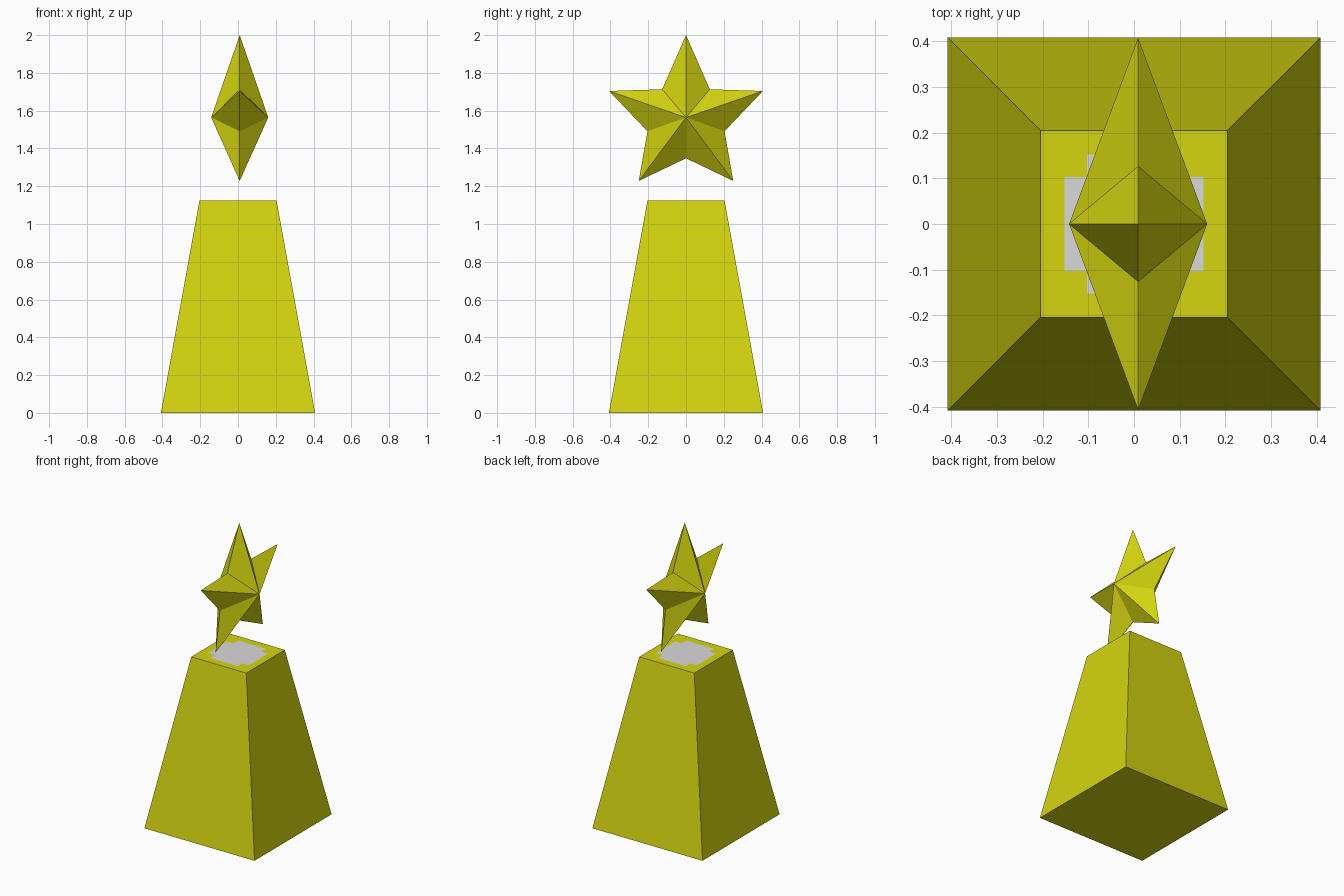
import bpy, bmesh
from mathutils import Vector

if "Cube" in bpy.data.objects:
    bpy.data.objects.remove(bpy.data.objects["Cube"])


def material(name, rgb):
    m = bpy.data.materials.new(name)
    m.diffuse_color = (*rgb, 1)
    m.use_nodes = True
    m.node_tree.nodes["Principled BSDF"].inputs["Base Color"].default_value = m.diffuse_color
    return m


yellow = material("golden yellow", (0.66, 0.66, 0.005))
grey = material("light grey", (0.70, 0.70, 0.70))


def finish(name, bm, mats):
    bmesh.ops.recalc_face_normals(bm, faces=bm.faces)
    me = bpy.data.meshes.new(name)
    bm.to_mesh(me)
    bm.free()
    for m in mats:
        me.materials.append(m)
    ob = bpy.data.objects.new(name, me)
    bpy.context.collection.objects.link(ob)


# Pedestal: tapered square block
H, BASE, TOP = 1.125, 0.408, 0.204
bm = bmesh.new()
bmesh.ops.create_cube(bm, size=2)
for v in bm.verts:
    s = TOP if v.co.z > 0 else BASE
    v.co = (v.co.x * s, v.co.y * s, H if v.co.z > 0 else 0)

# Grey patch with stepped corners, cut into the top face
for axis in (Vector((1, 0, 0)), Vector((0, 1, 0))):
    for d in (-0.152, -0.103, 0.103, 0.152):
        top = [f for f in bm.faces if f.calc_center_median().z > H - 0.001]
        geom = top + list({e for f in top for e in f.edges}) + list({v for f in top for v in f.verts})
        bmesh.ops.bisect_plane(bm, geom=geom, plane_co=axis * d, plane_no=axis)
for f in bm.faces:
    c = f.calc_center_median()
    a, b = sorted((abs(c.x), abs(c.y)))
    if c.z > H - 0.001 and a < 0.103 and b < 0.152:
        f.material_index = 1
finish("pedestal", bm, [yellow, grey])

# Star: mirrored half outline in the y-z plane, raised to a peak on each side
half = [(0, 2.0), (0.126, 1.713), (0.407, 1.704), (0.204, 1.491), (0.25, 1.228), (0, 1.348)]
outline = half + [(-y, z) for y, z in half[-2:0:-1]]
bm = bmesh.new()
ring = [bm.verts.new((0.009, y, z)) for y, z in outline]
for x in (-0.142, 0.16):
    peak = bm.verts.new((x, 0, 1.564))
    for i, v in enumerate(ring):
        bm.faces.new((v, ring[(i + 1) % len(ring)], peak))
finish("star", bm, [yellow])
